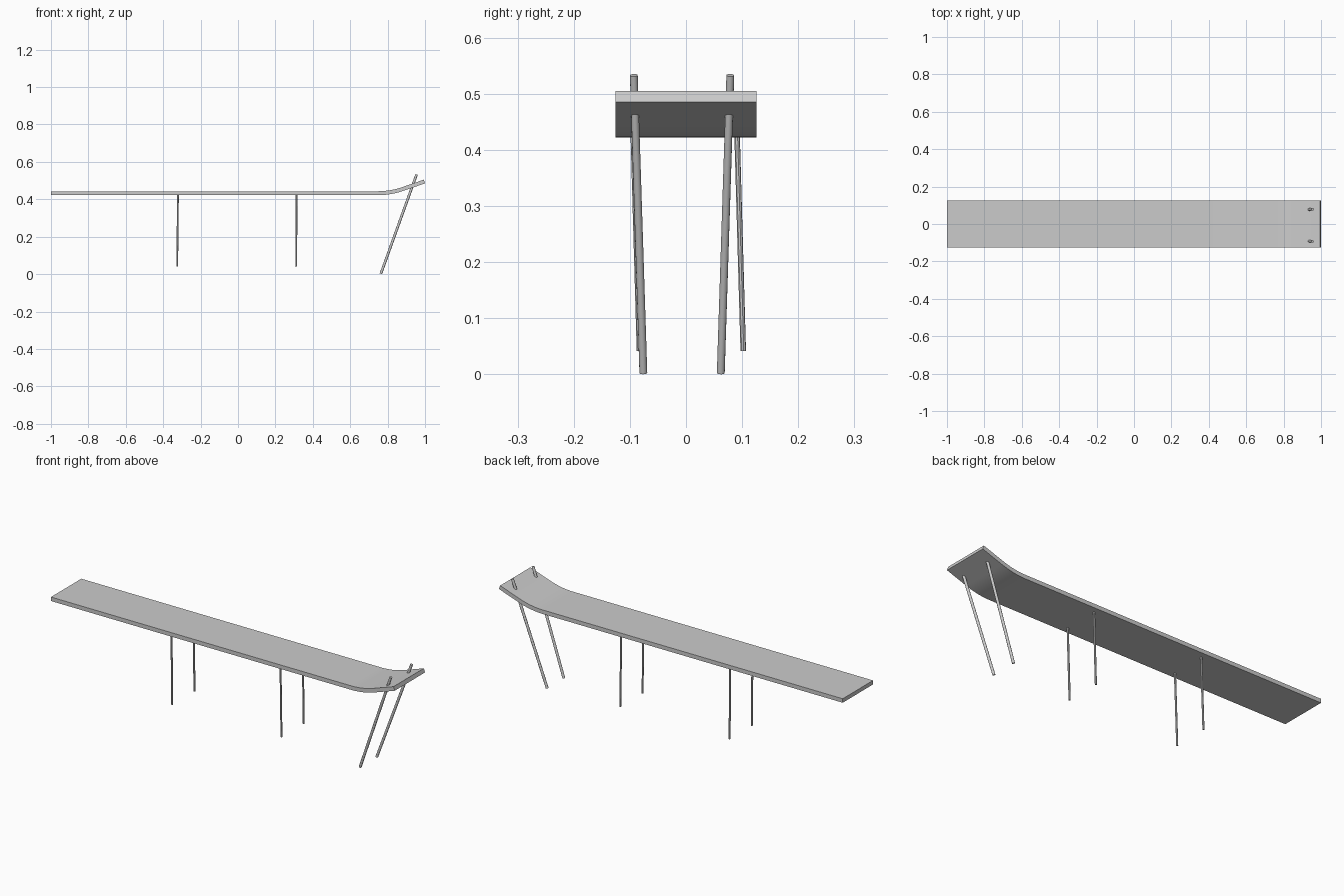
import bpy, bmesh, math
from mathutils import Vector

if "Cube" in bpy.data.objects:
    bpy.data.objects.remove(bpy.data.objects["Cube"])


def finish(name, bm):
    bmesh.ops.recalc_face_normals(bm, faces=bm.faces)
    mesh = bpy.data.meshes.new(name)
    bm.to_mesh(mesh)
    bm.free()
    obj = bpy.data.objects.new(name, mesh)
    bpy.context.collection.objects.link(obj)
    bpy.context.view_layer.objects.active = obj
    obj.select_set(True)
    bpy.ops.object.shade_smooth_by_angle(angle=math.radians(40))
    obj.select_set(False)
    return obj


def rod(name, start, end, radius, sides):
    start, end = Vector(start), Vector(end)
    axis = end - start
    bm = bmesh.new()
    bmesh.ops.create_cone(bm, cap_ends=True, segments=sides, radius1=radius,
                          radius2=radius, depth=axis.length)
    rotation = axis.to_track_quat('Z', 'Y').to_matrix()
    bmesh.ops.rotate(bm, verts=bm.verts, matrix=rotation)
    bmesh.ops.translate(bm, verts=bm.verts, vec=(start + end) / 2)
    return finish(name, bm)


# Deck: side profile with a flat run, an arc and a straight upturned tip
thick, base, half_width = 0.021, 0.422, 0.126
bend_start, bend = 0.745, math.radians(19)
radius = 0.14 / math.sin(bend)
lower, upper = [(-1, base)], [(-1, base + thick)]
steps = 12
for i in range(steps + 1):
    a = bend * i / steps
    x = bend_start + radius * math.sin(a)
    z = base + radius * (1 - math.cos(a))
    lower.append((x, z))
    upper.append((x - thick * math.sin(a), z + thick * math.cos(a)))
x, z = lower[-1]
run = 1 - x
tip_z = z + run * math.tan(bend)
lower.append((1, tip_z))
upper.append((1 - thick * math.sin(bend), tip_z + thick * math.cos(bend)))

bm = bmesh.new()
face = bm.faces.new([bm.verts.new((x, -half_width, z))
                     for x, z in lower + upper[::-1]])
side = bmesh.ops.extrude_face_region(bm, geom=[face])
bmesh.ops.translate(bm, vec=(0, 2 * half_width, 0),
                    verts=[v for v in side['geom'] if isinstance(v, bmesh.types.BMVert)])
finish("deck", bm)

# Slanted poles passing through the upturned tip
for label, y0, y1 in (("front", -0.076, -0.093), ("back", 0.062, 0.079)):
    rod(label + "_pole", (0.764, y0, 0.0025), (0.955, y1, 0.533), 0.007, 12)

# Thin legs under the flat deck, all leaning slightly to the back
for place, x0, x1 in (("left", -0.325, -0.321), ("right", 0.311, 0.313)):
    for label, y in (("front", -0.083), ("back", 0.102)):
        rod(f"{place}_{label}_leg", (x0, y, 0.042), (x1, y - 0.011, 0.428), 0.005, 8)
